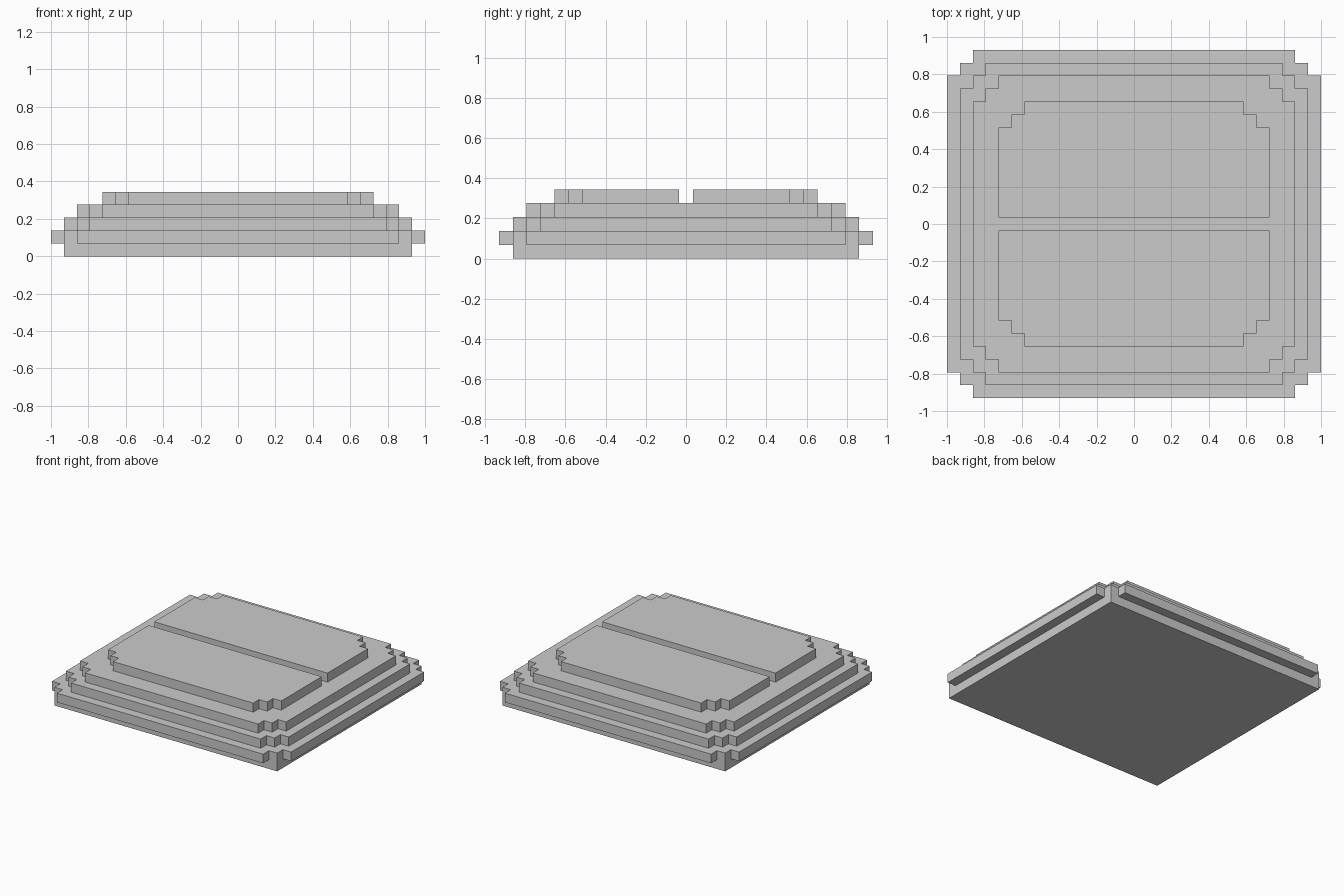
import bpy
import bmesh

if "Cube" in bpy.data.objects:
    bpy.data.objects.remove(bpy.data.objects["Cube"])

U = 2 / 29  # one block of the stepped grid; the model is 29 blocks wide


def slab(name, outline, level):
    """Extrude an outline (in blocks) by one block, starting at the given level."""
    bm = bmesh.new()
    face = bm.faces.new([bm.verts.new((x * U, y * U, level * U)) for x, y in outline])
    top = bmesh.ops.extrude_face_region(bm, geom=[face])["geom"]
    bmesh.ops.translate(bm, vec=(0, 0, U),
                        verts=[v for v in top if isinstance(v, bmesh.types.BMVert)])
    bmesh.ops.recalc_face_normals(bm, faces=bm.faces)
    mesh = bpy.data.meshes.new(name)
    bm.to_mesh(mesh)
    bm.free()
    obj = bpy.data.objects.new(name, mesh)
    bpy.context.collection.objects.link(obj)
    return obj


def stepped_corner(hx, hy):
    """Right back corner cut into two one-block steps."""
    return [(hx, hy - 2), (hx - 1, hy - 2), (hx - 1, hy - 1),
            (hx - 2, hy - 1), (hx - 2, hy)]


def stepped_outline(hx, hy):
    right = stepped_corner(hx, hy)
    back = right + [(-x, y) for x, y in reversed(right)]
    return back + [(x, -y) for x, y in reversed(back)]


# Plain rectangular foot
slab("base", [(-13.5, -12.5), (13.5, -12.5), (13.5, 12.5), (-13.5, 12.5)], 0)

# Overhanging rim and two tiers, each one block smaller than the last
for level, name in enumerate(("rim", "lower_tier", "upper_tier"), start=1):
    slab(name, stepped_outline(15.5 - level, 14.5 - level), level)

# Two top panels separated by a one-block groove
corner = stepped_corner(10.5, 9.5)
half = [(10.5, 0.5)] + corner
back_panel = half + [(-x, y) for x, y in reversed(half)]
slab("back_top_panel", back_panel, 4)
slab("front_top_panel", [(x, -y) for x, y in reversed(back_panel)], 4)
